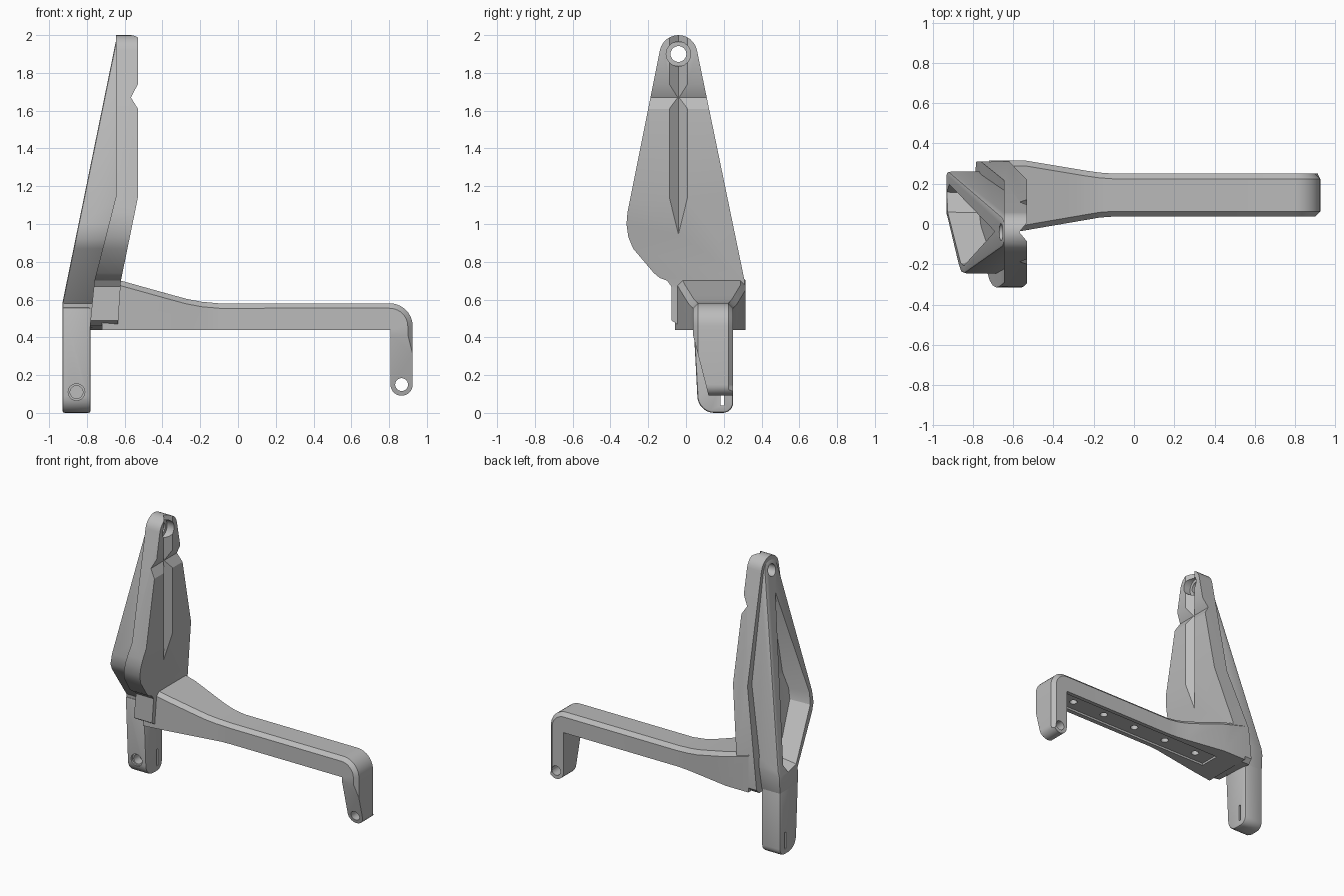
import bpy
import bmesh
from math import sin, cos, radians
from mathutils import Vector

cube = bpy.data.objects.get("Cube")
if cube:
    bpy.data.objects.remove(cube, do_unlink=True)

grey = bpy.data.materials.new("satin grey")
grey.use_nodes = True
grey.diffuse_color = (0.5, 0.5, 0.5, 1)
grey.node_tree.nodes["Principled BSDF"].inputs["Base Color"].default_value = (0.5, 0.5, 0.5, 1)


def arc(cx, cy, r, start, end, steps=12):
    angles = [radians(start + (end - start) * i / steps) for i in range(steps + 1)]
    return [(cx + r * cos(a), cy + r * sin(a)) for a in angles]


def prism(name, points, axis, low, high, taper=1.0):
    """Extrude a flat outline along an axis; taper scales the outline at the high end."""
    def place(p, d):
        return {"x": (d, p[0], p[1]), "y": (p[0], d, p[1]), "z": (p[0], p[1], d)}[axis]
    cu = sum(p[0] for p in points) / len(points)
    cv = sum(p[1] for p in points) / len(points)
    far = [(cu + (u - cu) * taper, cv + (v - cv) * taper) for u, v in points]
    bm = bmesh.new()
    a = [bm.verts.new(place(p, low)) for p in points]
    b = [bm.verts.new(place(p, high)) for p in far]
    bm.faces.new(a)
    bm.faces.new(b[::-1])
    for i in range(len(a)):
        j = (i + 1) % len(a)
        bm.faces.new((a[i], b[i], b[j], a[j]))
    bmesh.ops.recalc_face_normals(bm, faces=bm.faces)
    mesh = bpy.data.meshes.new(name)
    bm.to_mesh(mesh)
    bm.free()
    mesh.materials.append(grey)
    obj = bpy.data.objects.new(name, mesh)
    bpy.context.collection.objects.link(obj)
    return obj


def rod(u, v, r, axis, low, high):
    return prism("cutter", arc(u, v, r, 0, 345, 23), axis, low, high)


def box(x0, x1, y0, y1, z0, z1):
    return prism("cutter", [(x0, y0), (x1, y0), (x1, y1), (x0, y1)], "z", z0, z1)


def apply_modifier(obj, mod):
    bpy.context.view_layer.objects.active = obj
    bpy.ops.object.modifier_apply(modifier=mod.name)


def combine(obj, tool, operation="DIFFERENCE"):
    mod = obj.modifiers.new("cut", "BOOLEAN")
    mod.operation = operation
    mod.solver = "EXACT"
    mod.object = tool
    apply_modifier(obj, mod)
    bpy.data.objects.remove(tool, do_unlink=True)


def soften(obj, width, segments=2):
    mod = obj.modifiers.new("soft edges", "BEVEL")
    mod.width = width
    mod.segments = segments
    mod.limit_method = "ANGLE"
    mod.angle_limit = radians(40)
    apply_modifier(obj, mod)


# Flange: bent upright plate with a rounded head
PIN_Y, PIN_Z = -0.04, 1.9
flange = prism("upright_flange", arc(PIN_Y, PIN_Z, 0.1, 12, 168) + [
    (-0.31, 1.06), (-0.315, 1.0), (-0.305, 0.93), (-0.28, 0.87), (-0.17, 0.74),
    (-0.14, 0.715), (-0.10, 0.70), (-0.078, 0.67), (-0.078, 0.49), (-0.03, 0.46),
    (0.28, 0.44), (0.31, 0.47), (0.31, 0.7)], "x", -1, 0)
combine(flange, prism("profile", [
    (-0.53, 2.1), (-0.53, 1.74), (-0.567, 1.67), (-0.53, 1.61), (-0.53, 1.14),
    (-0.62, 0.7), (-0.64, 0.4), (-0.79, 0.4), (-0.76, 0.7), (-0.645, 1.15),
    (-0.645, 2.1)], "y", -1, 1), "INTERSECT")
# Vertical groove on the flange face
combine(flange, prism("groove", [(-0.57, PIN_Y), (-0.5, PIN_Y - 0.084), (-0.5, PIN_Y + 0.084)],
                      "z", 0.8, 2.1))
combine(flange, rod(PIN_Y, PIN_Z, 0.065, "x", -0.585, -0.4))
combine(flange, rod(PIN_Y, PIN_Z, 0.042, "x", -1, -0.4))

# Rib: sloping hollow back brace
rib = prism("back_rib", arc(PIN_Y, PIN_Z, 0.075, 12, 168) + [
    (-0.245, 1.0), (-0.24, 0.92), (-0.21, 0.87), (0.04, 0.58), (0.045, 0.45), (0.25, 0.45),
    (0.26, 0.62)], "x", -1.1, 0)
combine(rib, prism("profile", [
    (-0.64, 2.0), (-0.93, 0.58), (-0.93, 0.44), (-0.77, 0.44), (-0.7, 0.7),
    (-0.6, 1.15), (-0.6, 2.0)], "y", -1, 1), "INTERSECT")
soften(rib, 0.012)
combine(rib, prism("recess", [
    (PIN_Y, 1.83), (-0.215, 1.0), (-0.2, 0.92), (0.06, 0.6), (0.16, 0.58), (0.2, 0.64)],
    "x", -0.96, -0.655, 0.9))
combine(rib, rod(PIN_Y, PIN_Z, 0.042, "x", -1, -0.4))

# Leg: lower mounting foot with a slot and a blind bolt hole
leg = prism("lower_leg", [(0.25, 0.56), (0.035, 0.56), (0.06, 0.09)]
            + arc(0.15, 0.09, 0.09, 190, 270, 6) + arc(0.195, 0.055, 0.055, 270, 360, 6),
            "x", -0.93, -0.78)
soften(leg, 0.012)
combine(leg, rod(-0.855, 0.11, 0.044, "y", 0, 0.075))
combine(leg, rod(-0.855, 0.11, 0.034, "y", 0, 0.14))
combine(leg, box(-1, -0.7, 0.182, 0.2, 0.04, 0.16))

# Arm: long bar flaring into the flange and bending down at its far end
arm = prism("side_arm", [
    (-0.72, 0.44), (-0.72, 0.728), (-0.62, 0.7), (-0.34, 0.622), (-0.27, 0.603),
    (-0.19, 0.588), (-0.1, 0.58)] + arc(0.803, 0.458, 0.122, 90, 0, 10)
    + arc(0.866, 0.15, 0.059, 0, -180, 14) + [(0.807, 0.44)], "y", -1, 1)
combine(arm, prism("plan", [
    (-0.8, -0.07), (-0.56, -0.035), (-0.24, 0.02), (-0.17, 0.032), (-0.1, 0.037), (1, 0.037),
    (1, 0.25), (-0.1, 0.25), (-0.17, 0.255), (-0.24, 0.265), (-0.54, 0.315), (-0.8, 0.315)],
    "z", -1, 2), "INTERSECT")

# Chamfer both long outer edges of the arm
bm = bmesh.new()
bm.from_mesh(arm.data)
bm.normal_update()


def outer_long_edge(edge):
    if len(edge.link_faces) != 2:
        return False
    side, top = sorted((f.normal for f in edge.link_faces), key=lambda n: -abs(n.y))
    return abs(side.y) > 0.7 and abs(top.y) < 0.3 and (top.z > 0.3 or top.x > 0.7) and \
        min(v.co.z for v in edge.verts) > 0.12


bmesh.ops.bevel(bm, geom=[e for e in bm.edges if outer_long_edge(e)], offset=0.026,
                offset_type="OFFSET", segments=1, profile=0.5, affect="EDGES",
                clamp_overlap=False)
bm.to_mesh(arm.data)
bm.free()

# Taper the hanging end
combine(arm, prism("end_taper", [(-0.3, 0.9), (-0.3, 0.42), (0.035, 0.42), (0.12, 0.09),
                                 (0.145, 0), (0.4, 0), (0.4, 0.9)], "x", -1, 1.2), "INTERSECT")
combine(arm, rod(0.866, 0.15, 0.034, "y", -1, 1))
# Shallow channel and a row of blind holes on the underside
combine(arm, box(-0.55, 0.78, 0.07, 0.22, 0.3, 0.455))
for i in range(5):
    combine(arm, rod(0.66 - 0.27 * i, 0.145, 0.026, "z", 0.3, 0.5))

for obj in (flange, rib, leg, arm):
    bpy.ops.object.select_all(action="DESELECT")
    obj.select_set(True)
    bpy.context.view_layer.objects.active = obj
    bpy.ops.object.shade_smooth_by_angle(angle=radians(28))
